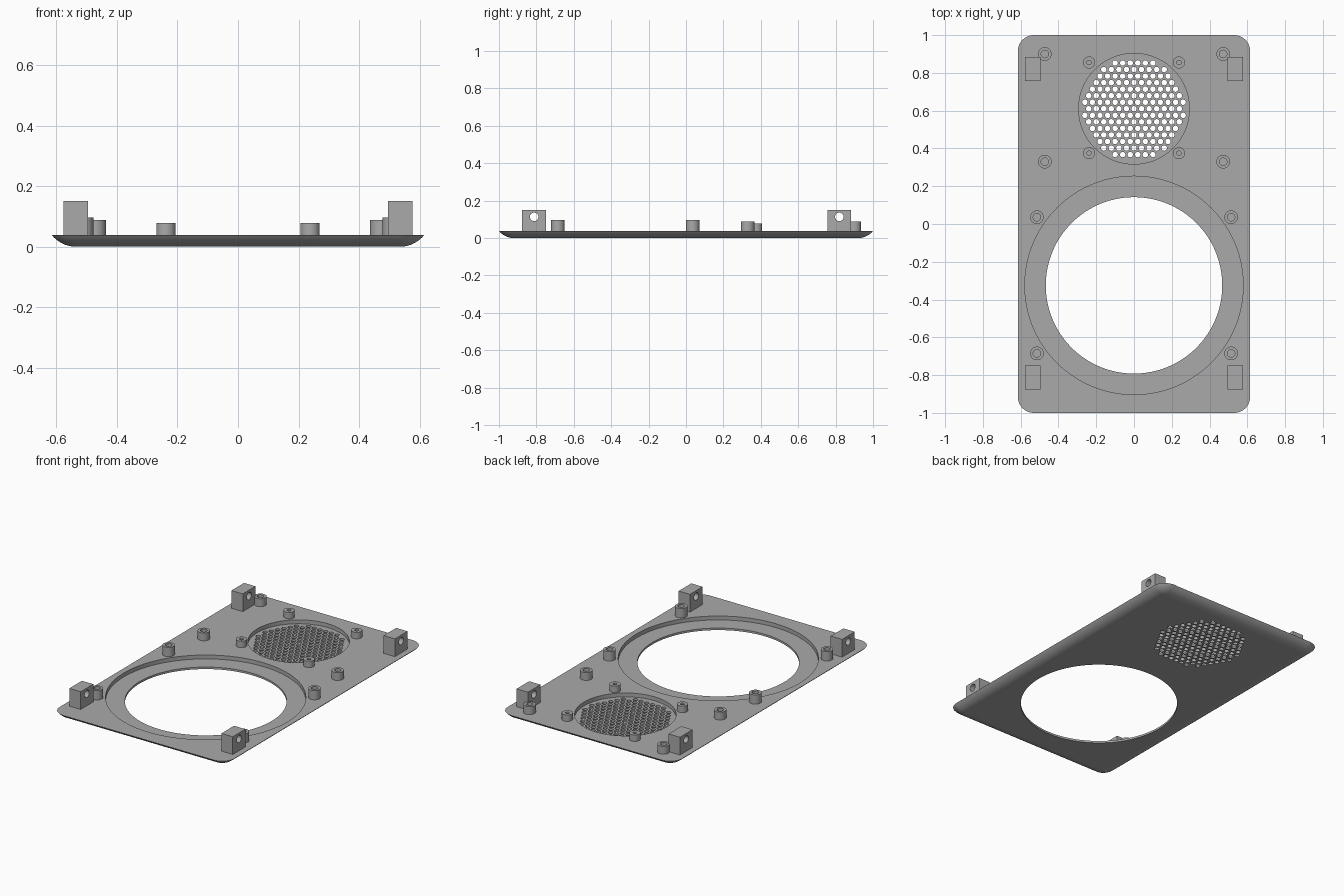
import bpy, bmesh, math
from mathutils import Matrix, Vector

cube = bpy.data.objects.get("Cube")
if cube:
    bpy.data.objects.remove(cube, do_unlink=True)

grey = bpy.data.materials.new("plain_grey")
grey.use_nodes = True
grey.diffuse_color = (0.4, 0.4, 0.4, 1)
grey.node_tree.nodes["Principled BSDF"].inputs["Base Color"].default_value = (0.4, 0.4, 0.4, 1)

HALF_X, HALF_Y, TOP, FLOOR = 0.615, 1.0, 0.038, 0.013
GRILLE_Y, RING_Y = 0.61, -0.325


def make(name, bm):
    bmesh.ops.recalc_face_normals(bm, faces=bm.faces)
    mesh = bpy.data.meshes.new(name)
    bm.to_mesh(mesh)
    bm.free()
    mesh.materials.append(grey)
    ob = bpy.data.objects.new(name, mesh)
    bpy.context.collection.objects.link(ob)
    return ob


def activate(ob):
    bpy.ops.object.select_all(action='DESELECT')
    ob.select_set(True)
    bpy.context.view_layer.objects.active = ob


def smooth(ob):
    activate(ob)
    bpy.ops.object.shade_smooth_by_angle(angle=math.radians(30))
    for p in ob.data.polygons:
        if abs(p.normal.z) > 0.9995:
            p.use_smooth = False


def cylinder(bm, x, y, z0, z1, r, sides):
    m = Matrix.Translation((x, y, (z0 + z1) / 2))
    bmesh.ops.create_cone(bm, cap_ends=True, segments=sides, radius1=r, radius2=r,
                          depth=z1 - z0, matrix=m)


def cut(ob, bm):
    """Subtract a set of separate solids, then discard the cutter."""
    cutter = make("cutter", bm)
    cutter.hide_render = True
    mod = ob.modifiers.new("cut", 'BOOLEAN')
    mod.operation, mod.solver, mod.object = 'DIFFERENCE', 'EXACT', cutter
    activate(ob)
    bpy.ops.object.modifier_apply(modifier=mod.name)
    bpy.data.objects.remove(cutter, do_unlink=True)


def rounded_loop(bm, inset, z, radius=0.085, steps=10):
    r = radius - inset
    cx, cy = HALF_X - radius, HALF_Y - radius
    verts = []
    for q, (sx, sy) in enumerate(((1, 1), (-1, 1), (-1, -1), (1, -1))):
        for i in range(steps + 1):
            a = (q + i / steps) * math.pi / 2
            verts.append(bm.verts.new((sx * cx + r * math.cos(a), sy * cy + r * math.sin(a), z)))
    return verts


# Face plate: rounded rectangle whose underside edge curves up to the rim
bm = bmesh.new()
width = 0.08
arc_r = (width ** 2 + TOP ** 2) / (2 * TOP)
sweep = math.asin(width / arc_r)
loops = []
for i in range(11):
    a = sweep * i / 10
    loops.append(rounded_loop(bm, width - arc_r * math.sin(a), arc_r * (1 - math.cos(a))))
for low, high in zip(loops, loops[1:]):
    n = len(low)
    for i in range(n):
        j = (i + 1) % n
        bm.faces.new((low[i], low[j], high[j], high[i]))
bm.faces.new(loops[0][::-1])
bm.faces.new(loops[-1])
plate = make("face_plate", bm)

# Round recesses in the inner side
bm = bmesh.new()
cylinder(bm, 0, RING_Y, FLOOR, 0.2, 0.578, 128)
cylinder(bm, 0, GRILLE_Y, FLOOR, 0.2, 0.293, 96)
cut(plate, bm)

# Large opening and the hexagonally packed grille holes
bm = bmesh.new()
cylinder(bm, 0, RING_Y, -0.1, 0.1, 0.467, 128)
pitch = 0.04
for row in range(-8, 9):
    for col in range(-8, 9):
        x = (col + (row % 2) / 2) * pitch
        y = row * pitch * math.sqrt(3) / 2
        if math.hypot(x, y) < 0.266:
            cylinder(bm, x, GRILLE_Y + y, -0.1, 0.1, 0.0145, 16)
cut(plate, bm)
smooth(plate)


# Screw bosses: hollow posts with a blind bore
def boss(name, x, y, r, bore, height):
    bm = bmesh.new()
    z0 = TOP - 0.005
    profile = [(0, z0), (r, z0), (r, height), (bore, height), (bore, TOP + 0.002), (0, TOP + 0.002)]
    vs = [bm.verts.new((px, 0, pz)) for px, pz in profile]
    edges = [bm.edges.new(pair) for pair in zip(vs, vs[1:])]
    bmesh.ops.spin(bm, geom=vs + edges, cent=(0, 0, 0), axis=(0, 0, 1),
                   angle=math.tau, steps=32, use_merge=True)
    bmesh.ops.remove_doubles(bm, verts=bm.verts, dist=1e-5)
    bmesh.ops.translate(bm, verts=bm.verts, vec=Vector((x, y, 0)))
    smooth(make(name, bm))


for side, s in (("left", 1), ("right", -1)):
    for end, y in (("upper", 0.9), ("lower", 0.33)):
        boss(f"{side}_{end}_board_boss", s * 0.472, y, 0.036, 0.02, 0.088)
    for end, y in (("upper", 0.855), ("lower", 0.375)):
        boss(f"{side}_{end}_grille_boss", s * 0.238, y, 0.032, 0.012, 0.079)
    for end, y in (("upper", 0.036), ("lower", -0.685)):
        boss(f"{side}_{end}_ring_boss", s * 0.514, y, 0.036, 0.02, 0.097)

    # Corner mounting blocks with a sideways screw hole
    for end, y in (("upper", 0.82), ("lower", -0.812)):
        bm = bmesh.new()
        z0, z1 = TOP - 0.005, 0.151
        bmesh.ops.create_cube(bm, size=1, matrix=Matrix.Translation((s * 0.536, y, (z0 + z1) / 2))
                              @ Matrix.Diagonal((0.08, 0.127, z1 - z0, 1)))
        block = make(f"{side}_{end}_mounting_block", bm)
        bm = bmesh.new()
        cylinder(bm, 0, 0, -0.2, 0.2, 0.023, 32)
        bm.transform(Matrix.Translation((s * 0.536, y, 0.113)) @ Matrix.Rotation(math.pi / 2, 4, 'Y'))
        cut(block, bm)
        smooth(block)
